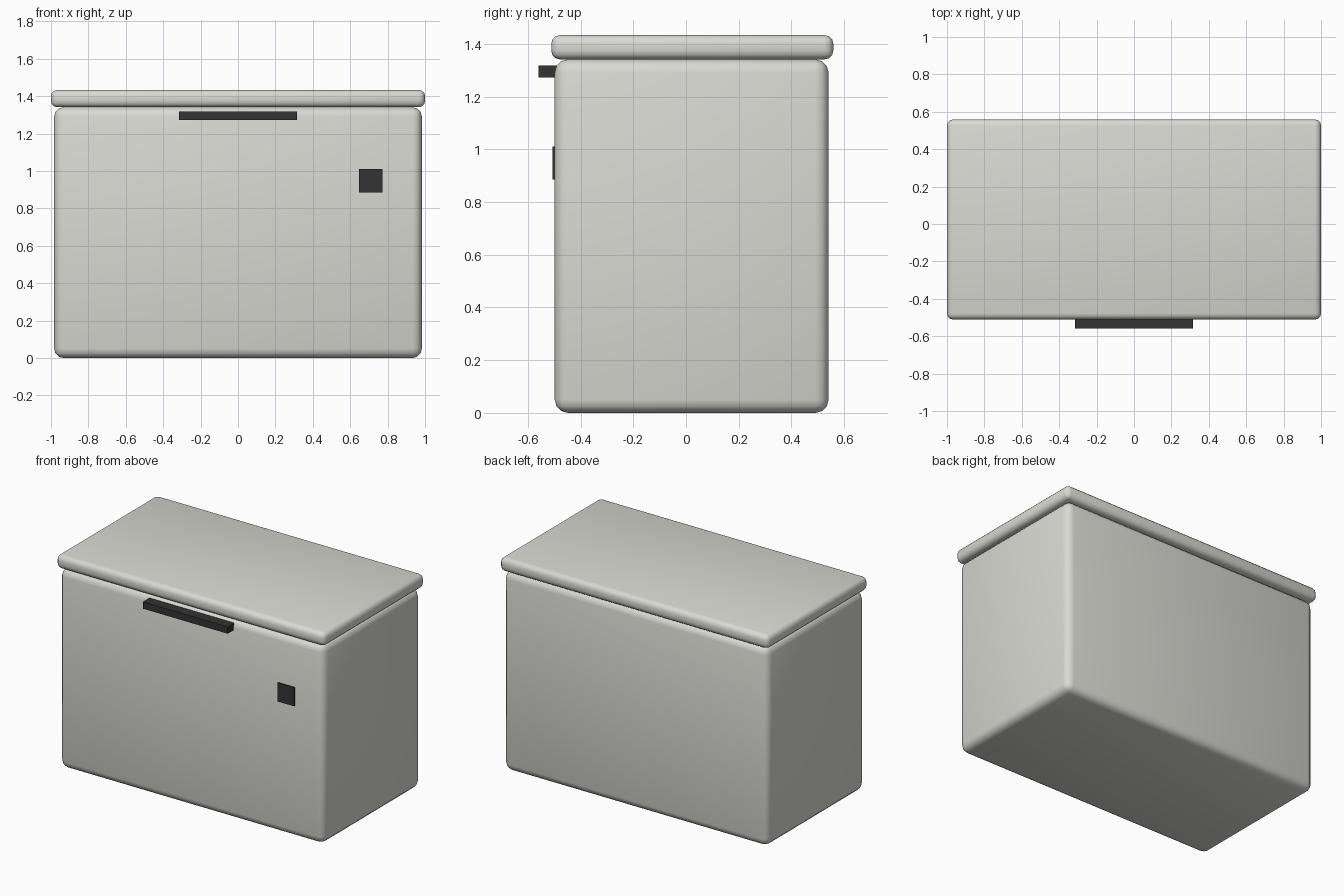
import bpy

if "Cube" in bpy.data.objects:
    bpy.data.objects.remove(bpy.data.objects["Cube"])


def material(name, rgb):
    m = bpy.data.materials.new(name)
    m.diffuse_color = (*rgb, 1.0)
    m.use_nodes = True
    m.node_tree.nodes["Principled BSDF"].inputs["Base Color"].default_value = m.diffuse_color
    return m


enamel = material("off_white_enamel", (0.70, 0.70, 0.65))
black = material("black_plastic", (0.033, 0.033, 0.033))


def box(name, lo, hi, mat, bevel=0.0, segments=3):
    """Box between two corners, optionally with rounded smooth edges."""
    centre = [(a + b) / 2 for a, b in zip(lo, hi)]
    bpy.ops.mesh.primitive_cube_add(size=1, location=centre)
    ob = bpy.context.object
    ob.name = name
    ob.scale = [b - a for a, b in zip(lo, hi)]
    bpy.ops.object.transform_apply(location=False, rotation=False, scale=True)
    ob.data.materials.append(mat)
    if bevel:
        mod = ob.modifiers.new("rounded_edges", 'BEVEL')
        mod.width = bevel
        mod.segments = segments
        bpy.ops.object.modifier_apply(modifier=mod.name)
        bpy.ops.object.shade_smooth()
    return ob


# Chest cabinet and its overhanging lid
box("cabinet", (-0.983, -0.498, 0.0), (0.983, 0.541, 1.341), enamel, 0.05)
box("lid", (-1.0, -0.511, 1.341), (1.0, 0.559, 1.433), enamel, 0.033)

# Front handle bar and control plate
box("handle", (-0.315, -0.56, 1.272), (0.315, -0.49, 1.318), black)
box("control_plate", (0.648, -0.507, 0.886), (0.772, -0.49, 1.011), black)
